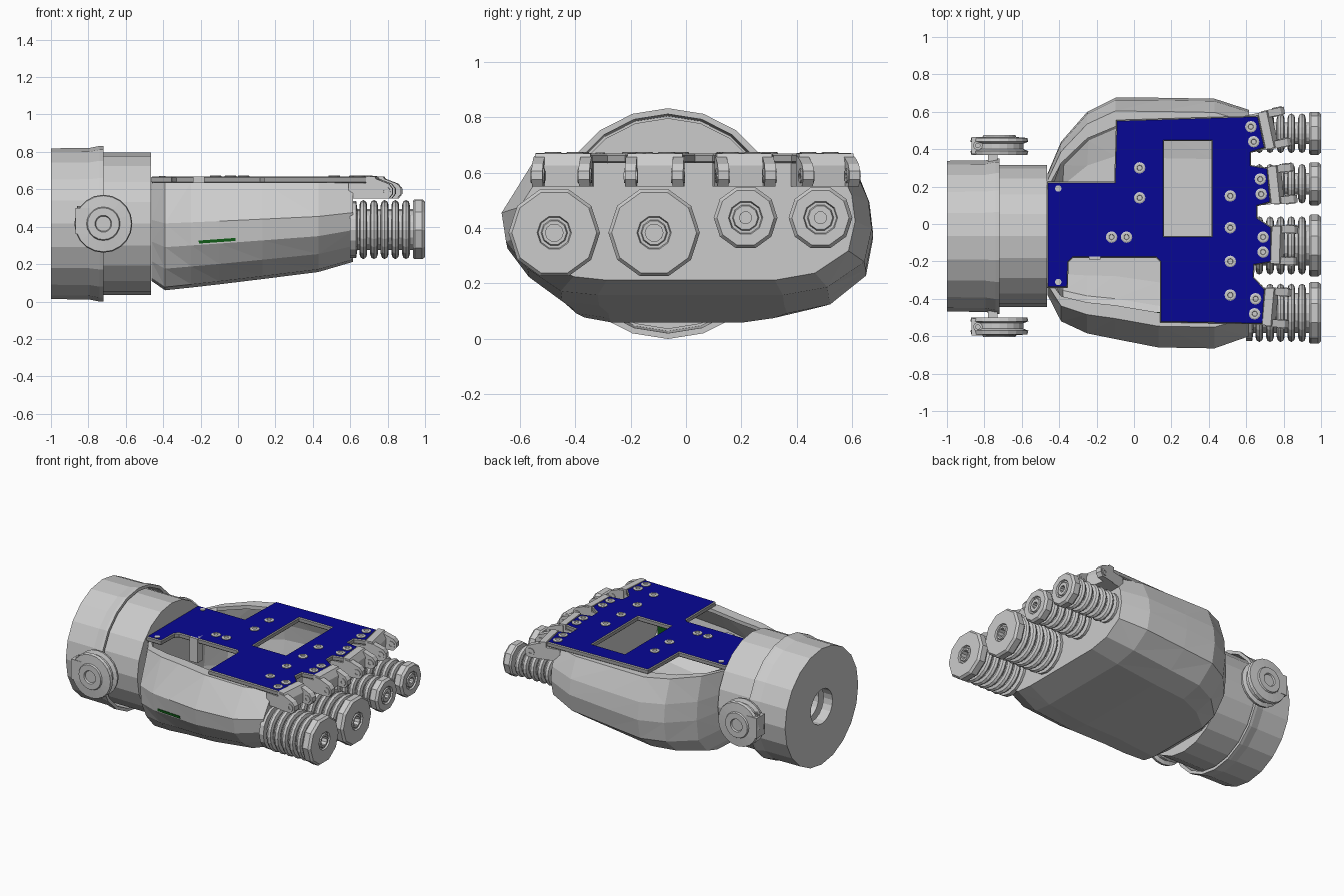
import bpy, bmesh
from math import sin, cos, pi, radians
from mathutils import Matrix, Vector

if "Cube" in bpy.data.objects:
    bpy.data.objects.remove(bpy.data.objects["Cube"])


def material(name, rgb):
    m = bpy.data.materials.new(name)
    m.diffuse_color = (*rgb, 1)
    m.use_nodes = True
    m.node_tree.nodes["Principled BSDF"].inputs["Base Color"].default_value = m.diffuse_color
    return m


BLUE = material("blue_coating", (0.002, 0.002, 0.3))
GREEN = material("board_green", (0.005, 0.1, 0.008))


def finish(name, bm, mat=None):
    bmesh.ops.remove_doubles(bm, verts=bm.verts, dist=1e-5)
    bmesh.ops.recalc_face_normals(bm, faces=bm.faces)
    me = bpy.data.meshes.new(name)
    bm.to_mesh(me)
    bm.free()
    ob = bpy.data.objects.new(name, me)
    bpy.context.collection.objects.link(ob)
    if mat:
        me.materials.append(mat)
    return ob


def lathe(name, prof, axis, loc, n=16):
    """Spin a closed (radius, along) profile around an axis."""
    bm = bmesh.new()
    rings = []
    for r, t in prof:
        ring = []
        for i in range(n):
            a, b = r * cos(2 * pi * i / n), r * sin(2 * pi * i / n)
            p = {'x': (t, a, b), 'y': (a, t, b), 'z': (a, b, t)}[axis]
            ring.append(bm.verts.new(Vector(p) + Vector(loc)))
        rings.append(ring)
    for k, ring in enumerate(rings):
        nxt = rings[(k + 1) % len(rings)]
        for i in range(n):
            j = (i + 1) % n
            bm.faces.new((ring[i], ring[j], nxt[j], nxt[i]))
    return finish(name, bm)


def box(name, lo, hi, mat=None):
    bm = bmesh.new()
    size = Vector(hi) - Vector(lo)
    bmesh.ops.create_cube(bm, size=1, matrix=Matrix.Translation(
        (Vector(lo) + Vector(hi)) / 2) @ Matrix.Diagonal((*size, 1)))
    return finish(name, bm, mat)


def prism(name, pts, y0, y1):
    """Extrude an (x, z) outline along y."""
    bm = bmesh.new()
    f = bm.faces.new([bm.verts.new((x, y0, z)) for x, z in pts])
    ext = bmesh.ops.extrude_face_region(bm, geom=[f])['geom']
    bmesh.ops.translate(bm, vec=(0, y1 - y0, 0),
                        verts=[v for v in ext if isinstance(v, bmesh.types.BMVert)])
    return finish(name, bm)


# Wrist: hollow drum, larger cuff and its end plate
WY, WZ = -0.065, 0.416
wrist = (0, WY, WZ)
lathe("wrist_drum", [(0.11, -0.9), (0.37, -0.9), (0.38, -0.8), (0.38, -0.465), (0.11, -0.465)],
      'x', wrist, 20)
lathe("wrist_cuff", [(0.385, -1), (0.403, -1), (0.405, -0.795), (0.416, -0.74),
                     (0.416, -0.72), (0.395, -0.72)], 'x', wrist, 20)
lathe("wrist_end_plate", [(0.12, -1), (0.395, -1), (0.395, -0.93), (0.12, -0.93)], 'x', wrist, 20)

# Side pivots on the wrist
for side, s in (("front", -1), ("back", 1)):
    prof = [(0, 0.435), (0.15, 0.435), (0.155, 0.455), (0.13, 0.465),
            (0.13, 0.495), (0.155, 0.505), (0.15, 0.525), (0.09, 0.53), (0.085, 0.54),
            (0.045, 0.54), (0.04, 0.53), (0, 0.53)]
    lathe(side + "_pivot", [(r, s * t) for r, t in prof], 'y', (-0.72, WY, WZ), 20)
    y = sorted((WY + s * 0.44, WY + s * 0.53))
    box(side + "_pivot_clamp", (-0.87, y[0], 0.36), (-0.79, y[1], 0.50))
    box(side + "_pivot_mount", (-0.78, min(s * 0.36, s * 0.45) + WY, 0.36),
        (-0.73, max(s * 0.36, s * 0.45) + WY, 0.48))
    lathe(side + "_clamp_screw", [(0.012, 0.5), (0.025, 0.5), (0.025, 0.51), (0.012, 0.51)], 'z',
          (-0.835, sum(y) / 2, 0), 10)

# Palm shell: lofted faceted bowl with an open top
section = [(0.14, 1), (0.085, 1), (0, 0.62), (0.012, 0.4), (0.07, 0.2), (0.16, 0.03), (0.26, 0),
           (0.76, 0), (0.88, 0.06), (0.98, 0.25), (1, 0.5), (0.99, 0.72), (0.945, 1), (0.88, 1)]
stations = [(-0.462, -0.38, 0.27, 0.11), (-0.39, -0.52, 0.44, 0.06), (-0.25, -0.585, 0.6, 0.075),
            (-0.1, -0.615, 0.675, 0.092), (0.13, -0.66, 0.675, 0.12),
            (0.43, -0.665, 0.67, 0.158), (0.615, -0.60, 0.61, 0.212)]
bm = bmesh.new()
loops = [[bm.verts.new((x, a + u * (b - a), z + w * (0.637 - z))) for u, w in section]
         for x, a, b, z in stations]
for p, q in zip(loops, loops[1:]):
    for i in range(len(section) - 1):
        bm.faces.new((p[i], p[i + 1], q[i + 1], q[i]))
bm.faces.new(loops[0])
bm.faces.new(loops[-1])
bmesh.ops.recalc_face_normals(bm, faces=bm.faces)
if max(bm.faces, key=lambda f: f.calc_center_median().x).normal.x < 0:
    bmesh.ops.reverse_faces(bm, faces=bm.faces)
bmesh.ops.triangulate(bm, faces=bm.faces)
shell = bpy.data.objects.new("palm_shell", bpy.data.meshes.new("palm_shell"))
bm.to_mesh(shell.data)
bm.free()
bpy.context.collection.objects.link(shell)
sol = shell.modifiers.new("wall", 'SOLIDIFY')
sol.thickness, sol.offset = 0.025, -1

# Circuit board inside the palm and its sliver at the shell seam
box("circuit_board", (-0.2, -0.485, 0.29), (0.55, -0.47, 0.45), GREEN)
seam = box("board_edge", (-0.1, -0.01, -0.008), (0.1, 0.01, 0.008), GREEN)
seam.location, seam.rotation_euler = (-0.11, -0.594, 0.325), (0, radians(-4), radians(-11))
box("inner_post", (-0.24, -0.19, 0.5), (-0.18, -0.13, 0.668))

# Top plate with finger tabs and a window; grey edge, blue top
outline = [(-0.46, 0.22), (-0.1, 0.22), (-0.09, 0.55), (0.66, 0.573), (0.695, 0.41), (0.62, 0.385),
           (0.62, 0.31), (0.71, 0.295), (0.725, 0.12), (0.655, 0.1), (0.655, 0.03), (0.73, -0.02),
           (0.73, -0.2), (0.64, -0.215), (0.635, -0.285), (0.695, -0.35), (0.685, -0.53),
           (0.145, -0.52), (0.145, -0.20), (0.12, -0.175), (-0.33, -0.175), (-0.355, -0.2),
           (-0.36, -0.335), (-0.46, -0.335)]
window = [(0.155, -0.07), (0.155, 0.45), (0.42, 0.45), (0.42, -0.07)]
cu = bpy.data.curves.new("plate_outline", 'CURVE')
cu.dimensions, cu.fill_mode = '2D', 'BOTH'
cu.extrude, cu.bevel_depth, cu.bevel_resolution = 0.011, 0.006, 0
for pts in (outline, window):
    sp = cu.splines.new('POLY')
    sp.points.add(len(pts) - 1)
    for p, (x, y) in zip(sp.points, pts):
        p.co = (x, y, 0, 1)
    sp.use_cyclic_u = True
tmp = bpy.data.objects.new("plate_outline", cu)
bpy.context.collection.objects.link(tmp)
dg = bpy.context.evaluated_depsgraph_get()
me = bpy.data.meshes.new_from_object(tmp.evaluated_get(dg))
bpy.data.objects.remove(tmp)
plate = bpy.data.objects.new("top_plate", me)
plate.location.z = 0.651
bpy.context.collection.objects.link(plate)
me.materials.clear()
me.materials.append(material("plate_edge_grey", (0.35, 0.35, 0.35)))
me.materials.append(BLUE)
top = max(v.co.z for v in me.vertices)
for f in me.polygons:
    f.use_smooth = False
    f.material_index = int(f.center.z > top - 1e-4)

# Plate screws
screws = [(0.03, 0.30), (0.03, 0.14), (-0.12, -0.07), (-0.04, -0.07), (0.515, 0.15), (0.515, -0.02),
          (0.515, -0.2), (0.515, -0.38), (0.625, 0.52), (0.64, 0.44), (0.675, 0.24), (0.68, 0.16),
          (0.69, -0.07), (0.69, -0.15), (0.65, -0.4), (0.645, -0.48)]
for x, y in screws:
    lathe("plate_screw", [(0, 0.66), (0.031, 0.66), (0.031, 0.672), (0.025, 0.675), (0.015, 0.675),
                          (0.013, 0.67), (0, 0.67)], 'z', (x, y, 0), 12)
for y in (0.19, -0.31):
    lathe("plate_pin", [(0, 0.66), (0.018, 0.66), (0.018, 0.672), (0, 0.672)], 'z', (-0.405, y, 0), 10)

# Finger hinge brackets: wedge block, two ears and a pin in each ear
block = [(-0.09, 0.55), (-0.09, 0.634), (0.004, 0.634), (0.004, 0.67), (0.05, 0.668),
         (0.075, 0.625), (0.07, 0.55)]
ear = [(0.02, 0.55), (0.02, 0.66), (0.06, 0.655), (0.125, 0.63), (0.145, 0.605), (0.145, 0.575),
       (0.125, 0.55)]
for x, y, ang in ((0.68, 0.495, 12), (0.72, 0.205, 6), (0.73, -0.11, -2), (0.69, -0.44, -5)):
    parts = [prism("hinge_block", block, -0.1, 0.1)]
    for a, b in ((-0.105, -0.065), (0.065, 0.105)):
        parts += [prism("hinge_ear", ear, a, b),
                  lathe("hinge_pin", [(0.01, a - 0.005), (0.026, a - 0.005), (0.026, b + 0.005),
                                      (0.01, b + 0.005)], 'y', (0.108, 0, 0.588), 12)]
    for ob in parts:
        ob.location = (x, y, 0)
        ob.rotation_euler.z = radians(ang)

# Ribbed finger bushings with hollow core and end cap
for y, z, R in ((-0.475, 0.383, 0.165), (-0.115, 0.383, 0.165), (0.215, 0.437, 0.115), (0.485, 0.437, 0.115)):
    c, h = R - 0.058, 0.032 if R > 0.15 else 0.022
    at = (0, y, z)
    lathe("bushing_core", [(h, 0.6), (R - 0.015, 0.6), (R - 0.015, 0.632), (c, 0.638), (c, 0.94), (h, 0.94)],
          'x', at, 16)
    lathe("bushing_cap", [(h, 0.935), (R - 0.008, 0.935), (R, 0.945), (R, 0.985), (R - 0.012, 1),
                          (0.062, 1), (0.058, 0.988), (0.048, 0.988), (0.044, 0.998), (h, 0.998)],
          'x', at, 10)
    for k in range(5):
        prof = [(R - 0.037 + 0.028 * cos(a * pi / 4), 0.67 + 0.057 * k + 0.021 * sin(a * pi / 4))
                for a in range(8)]
        lathe("bushing_rib", prof, 'x', at, 20)
    if R > 0.15:
        for s in (-0.1, 0.1):
            lathe("cap_pin", [(0, 0.99), (0.01, 0.99), (0.01, 1), (0, 1)], 'x', (0, y + s, z), 8)
